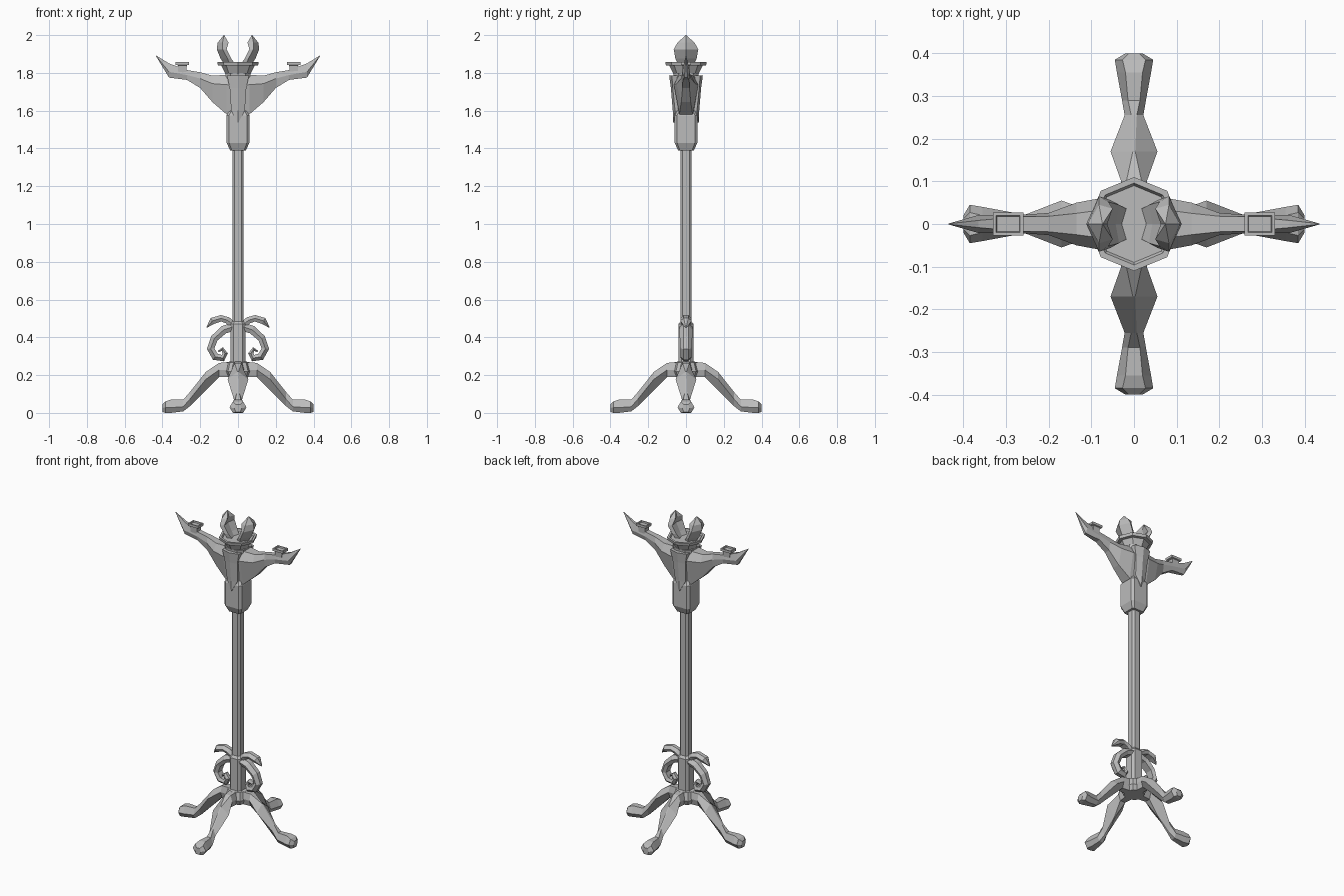
import bpy, bmesh
from math import pi, atan2, cos, sin
from mathutils import Matrix, Vector

old = bpy.data.objects.get("Cube")
if old:
    bpy.data.objects.remove(old, do_unlink=True)

metal = bpy.data.materials.new("grey metal")
metal.use_nodes = True
grey = (0.5, 0.5, 0.5, 1)
metal.diffuse_color = grey
metal.node_tree.nodes["Principled BSDF"].inputs["Base Color"].default_value = grey


def loft(name, rings, turn=0):
    """Skin a list of equal-sized point rings, cap both ends."""
    bm = bmesh.new()
    loops = [[bm.verts.new(p) for p in ring] for ring in rings]
    n = len(loops[0])
    for a, b in zip(loops, loops[1:]):
        for i in range(n):
            j = (i + 1) % n
            bm.faces.new((a[i], a[j], b[j], b[i]))
    bm.faces.new(loops[0])
    bm.faces.new(loops[-1])
    bmesh.ops.remove_doubles(bm, verts=bm.verts, dist=0.0005)
    bmesh.ops.recalc_face_normals(bm, faces=bm.faces)
    bm.transform(Matrix.Rotation(turn, 4, 'Z'))
    mesh = bpy.data.meshes.new(name)
    bm.to_mesh(mesh)
    bm.free()
    mesh.materials.append(metal)
    obj = bpy.data.objects.new(name, mesh)
    bpy.context.collection.objects.link(obj)
    return obj


def chamfered(name, profile, k=0.62):
    """Square column with cut corners from (half width, z) pairs."""
    corners = [(1, -k), (1, k), (k, 1), (-k, 1), (-1, k), (-1, -k), (-k, -1), (k, -1)]
    return loft(name, [[(r * x, r * y, z) for x, y in corners] for r, z in profile])


def octagonal(name, profile):
    return loft(name, [[(r * cos(i * pi / 4), r * sin(i * pi / 4), z)
                        for i in range(8)] for r, z in profile])


def limb(name, sections, turn):
    """Limb along +x from (x, half width, bottom, top, flatness, middle height)."""
    rings = []
    for x, w, lo, hi, flat, mid in sections:
        m, f = lo + (hi - lo) * mid, w * flat
        rings.append([(x, -f, lo), (x, f, lo), (x, w, m), (x, f, hi), (x, -f, hi), (x, -w, m)])
    return loft(name, rings, turn)


def ribbon(name, path, turn):
    """Faceted band in the xz plane from (x, z, half thickness, half width)."""
    rings = []
    for i, (x, z, t, w) in enumerate(path):
        a, b = path[max(i - 1, 0)], path[min(i + 1, len(path) - 1)]
        d = Vector((b[0] - a[0], 0, b[1] - a[1])).normalized()
        n = Vector((-d.z, 0, d.x)) * t
        c, side = Vector((x, 0, z)), Vector((0, w, 0))
        rings.append([c - n - side * 0.7, c - n + side * 0.7, c + side,
                      c + n + side * 0.4, c + n - side * 0.4, c - side])
    return loft(name, rings, turn)


# Central column
chamfered("pole", [(0.029, 0.22), (0.029, 1.41)])
chamfered("pole_sleeve", [(0.04, 0.25), (0.04, 0.47), (0.029, 0.485)])
chamfered("collar", [(0.042, 1.39), (0.06, 1.43), (0.06, 1.575), (0.045, 1.6)], 0.78)
octagonal("base_hub", [(0.06, 0.19), (0.075, 0.22), (0.06, 0.268), (0.04, 0.272)])

# Four splayed legs with knees and feet
leg = [(0.0, 0.035, 0.19, 0.27, 0.8, 0.5),
       (0.10, 0.03, 0.19, 0.265, 0.6, 0.5),
       (0.17, 0.055, 0.12, 0.217, 0.05, 0.6),
       (0.255, 0.022, 0.035, 0.11, 0.3, 0.5),
       (0.29, 0.028, 0.008, 0.07, 0.5, 0.4),
       (0.355, 0.04, 0.0, 0.07, 0.5, 0.4),
       (0.385, 0.045, 0.0, 0.06, 0.6, 0.5),
       (0.40, 0.02, 0.005, 0.045, 0.6, 0.5)]
for i, label in enumerate(("left", "back", "right", "front")):
    limb(label + "_leg", leg, i * pi / 2)

# Scrolls and leaves beside the lower pole
scroll = [(0.03, 0.455, 0.022, 0.035), (0.075, 0.44, 0.022, 0.035),
          (0.125, 0.395, 0.02, 0.033), (0.145, 0.34, 0.02, 0.03),
          (0.12, 0.297, 0.02, 0.03), (0.08, 0.29, 0.018, 0.028),
          (0.068, 0.315, 0.014, 0.024), (0.083, 0.338, 0.01, 0.02),
          (0.105, 0.325, 0.004, 0.01)]
leaf = [(0.025, 0.465, 0.018, 0.025), (0.055, 0.49, 0.018, 0.028),
        (0.09, 0.501, 0.017, 0.03), (0.135, 0.487, 0.018, 0.03),
        (0.166, 0.452, 0.002, 0.004)]

# Upper arms ending in upswept points
arm = [(0.0, 0.062, 1.56, 1.79, 0.6, 0.75),
       (0.06, 0.064, 1.58, 1.79, 0.55, 0.75),
       (0.135, 0.05, 1.645, 1.785, 0.5, 0.7),
       (0.20, 0.026, 1.72, 1.803, 0.7, 0.6),
       (0.27, 0.021, 1.763, 1.815, 0.8, 0.5),
       (0.365, 0.021, 1.775, 1.85, 0.4, 0.4),
       (0.435, 0.001, 1.89, 1.893, 0.5, 0.5)]

# Claw prongs above the cup: z, outer ridge, side, inner face, half depth
prong = [(1.85, 0.075, 0.045, 0.018, 0.045),
         (1.875, 0.092, 0.055, 0.035, 0.056),
         (1.925, 0.112, 0.082, 0.06, 0.065),
         (1.96, 0.108, 0.082, 0.05, 0.045),
         (2.0, 0.075, 0.074, 0.073, 0.001)]

for label, turn in (("left", 0), ("right", pi)):
    ribbon(label + "_scroll", scroll, turn)
    ribbon(label + "_leaf", leaf, turn)
    limb(label + "_arm", arm, turn)
    loft(label + "_prong", [[(o, 0, z), (s, h, z), (i, h * 0.8, z), (i + (s - i) * 0.4, 0, z),
                             (i, -h * 0.8, z), (s, -h, z)] for z, o, s, i, h in prong], turn)
    # Small flared tray on each arm
    loft(label + "_tray", [[(0.295 + sx * a, sy * b, z) for sx, sy in
                            ((-1, -1), (1, -1), (1, 1), (-1, 1))]
                           for a, b, z in ((0.022, 0.018, 1.80), (0.024, 0.02, 1.84),
                                           (0.036, 0.027, 1.843), (0.036, 0.027, 1.858),
                                           (0.028, 0.02, 1.858), (0.026, 0.018, 1.85))], turn)

# Head core and ridged shield plates front and back
chamfered("head_core", [(0.043, 1.56), (0.058, 1.70), (0.066, 1.80)], 0.6)
for label, turn in (("front", 0), ("back", pi)):
    loft(label + "_shield", [[(-w, -0.03, z), (-w, -s, z), (0, -r, z), (w, -s, z), (w, -0.03, z)]
                             for z, w, s, r in ((1.537, 0.002, 0.066, 0.068),
                                                (1.60, 0.036, 0.058, 0.07),
                                                (1.72, 0.044, 0.07, 0.08),
                                                (1.785, 0.058, 0.075, 0.089))], turn)

# Cup with a raised lip
octagonal("cup", [(0.06, 1.78), (0.088, 1.838), (0.106, 1.84), (0.11, 1.858),
                  (0.096, 1.858), (0.09, 1.848)])
